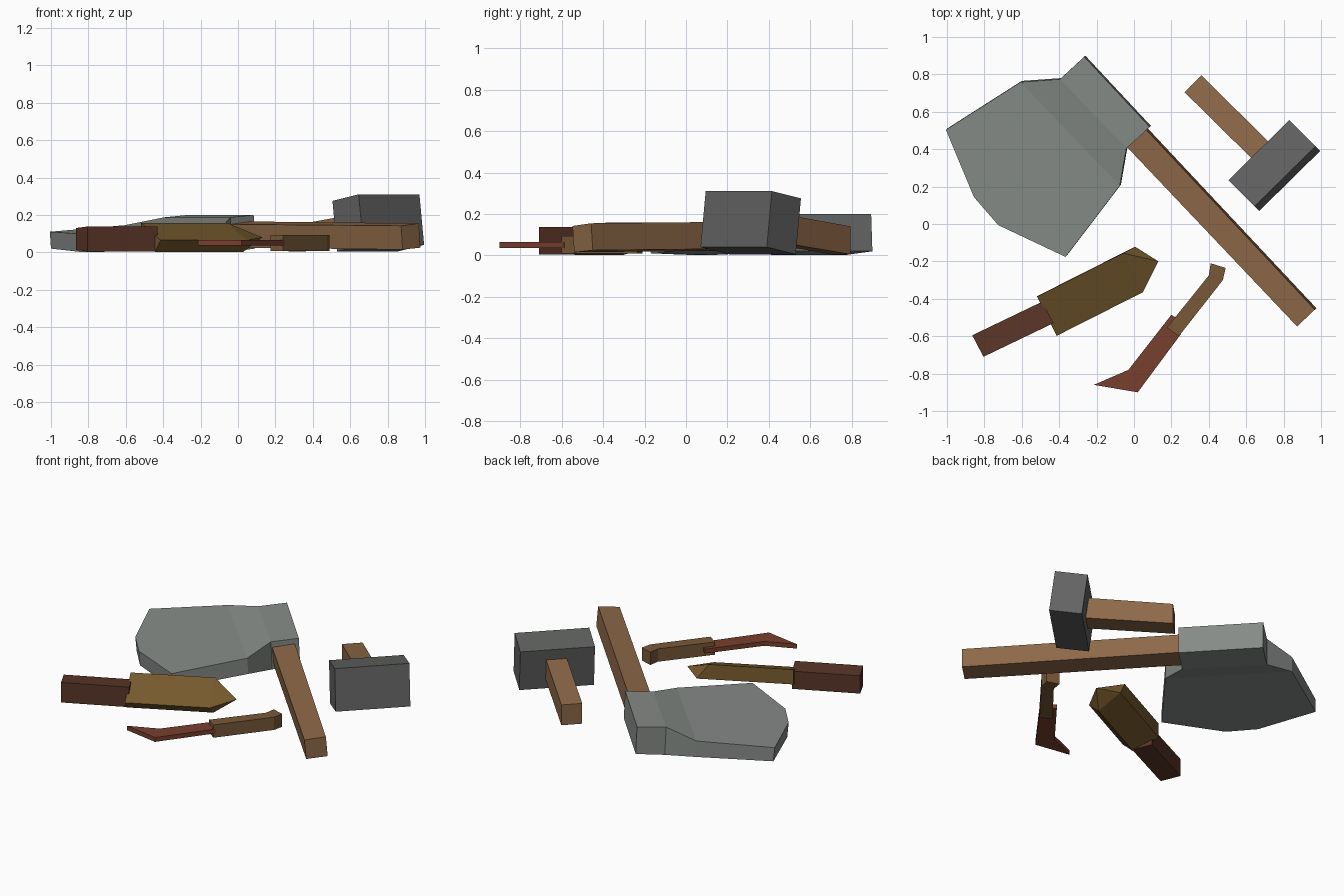
import bpy, bmesh

if "Cube" in bpy.data.objects:
    bpy.data.objects.remove(bpy.data.objects["Cube"])

mats = {}

def paint(ob, name, rgb):
    if name not in mats:
        mats[name] = bpy.data.materials.new(name)
        mats[name].diffuse_color = (*rgb, 1)
    ob.data.materials.append(mats[name])

def finish(name, bm, mat):
    bmesh.ops.recalc_face_normals(bm, faces=bm.faces)
    me = bpy.data.meshes.new(name)
    bm.to_mesh(me)
    bm.free()
    ob = bpy.data.objects.new(name, me)
    bpy.context.collection.objects.link(ob)
    paint(ob, *mat)

def slab(name, outline, low, high, mat, lean=(0, 0), panels=None):
    """Top-view outline with a low and high z (one value or one per point)."""
    n = len(outline)
    low = low if isinstance(low, list) else [low] * n
    high = high if isinstance(high, list) else [high] * n
    bm = bmesh.new()
    b = [bm.verts.new((x, y, z)) for (x, y), z in zip(outline, low)]
    t = [bm.verts.new((x + lean[0], y + lean[1], z)) for (x, y), z in zip(outline, high)]
    for i in range(n):
        j = (i + 1) % n
        bm.faces.new((b[i], b[j], t[j], t[i]))
    for panel in panels or [range(n)]:
        bm.faces.new([t[i] for i in panel])
        bm.faces.new([b[i] for i in reversed(panel)])
    finish(name, bm, mat)

STEEL = ("pale_steel", (0.24, 0.26, 0.245))
IRON = ("dark_iron", (0.12, 0.125, 0.12))
WOOD = ("wood", (0.27, 0.14, 0.065))
DARK = ("dark_wood", (0.10, 0.035, 0.02))
BRONZE = ("bronze", (0.19, 0.105, 0.028))
TAN = ("tan_wood", (0.19, 0.10, 0.04))
RUST = ("rust", (0.19, 0.05, 0.028))

# Axe: thick poll, tapered neck, thin blade
slab("axe_head",
     [(-.26, .90), (-.39, .78), (-.60, .765), (-1, .51), (-.85, .15),
      (-.72, 0), (-.36, -.17), (-.07, .21), (-.035, .41), (.09, .525)],
     [.02, .003, .04, .02, .003, .003, .01, .04, .003, .02],
     [.2, .187, .145, .11, .10, .10, .11, .145, .187, .2],
     STEEL, (-.006, -.006),
     [[0, 1, 8, 9], [1, 2, 7, 8], [2, 3, 4, 5, 6, 7]])
slab("axe_handle", [(-.03, .42), (.07, .515), (.975, -.45), (.88, -.54)],
     [.025, .035, .025, .015], [.15, .165, .155, .142], WOOD, (-.008, -.008))

# Hammer: tilted block with a handle sloping to the ground
slab("hammer_head", [(.67, .07), (.995, .39), (.855, .53), (.53, .21)],
     [.04, .04, .005, .005], [.31, .31, .275, .275], IRON, (-.025, .025))
slab("hammer_handle", [(.27, .705), (.36, .795), (.75, .41), (.66, .32)],
     [.005, .005, .07, .07], [.14, .14, .21, .21], WOOD)

# Dagger blade: tilted diamond section along u, with v across and a point
bm = bmesh.new()
section = [(.113, .158), (.348, .065), (.28, .003), (.111, .06)]
ends = [-.123, -.122, -.11, -.05]
pts = [(-.64, v, z) for v, z in section]
pts += [(u, v, z) for u, (v, z) in zip(ends, section)]
pts.append((.026, .237, .08))
for u, v, z in pts:
    bm.verts.new((.89 * u + .45 * v, .45 * u - .89 * v, z))
bmesh.ops.convex_hull(bm, input=bm.verts)
bmesh.ops.dissolve_limit(bm, angle_limit=.03, verts=bm.verts, edges=bm.edges)
finish("dagger_blade", bm, BRONZE)
slab("dagger_handle", [(-.865, -.595), (-.805, -.71), (-.43, -.53), (-.49, -.415)],
     [.012, .005, .005, .012], [.13, .138, .138, .13], DARK)

# Hooked knife
slab("knife_handle", [(.41, -.21), (.40, -.275), (.175, -.555), (.24, -.60),
                      (.475, -.30), (.49, -.235)], .008, .093, TAN)
slab("knife_blade", [(.20, -.485), (-.03, -.78), (-.215, -.86), (.02, -.90), (.25, -.59),
                     (.25, -.52)], .036, .065, RUST)

for m in bpy.data.materials:
    if m.users and not m.is_grease_pencil:
        m.use_nodes = True
        m.node_tree.nodes["Principled BSDF"].inputs["Base Color"].default_value = m.diffuse_color
